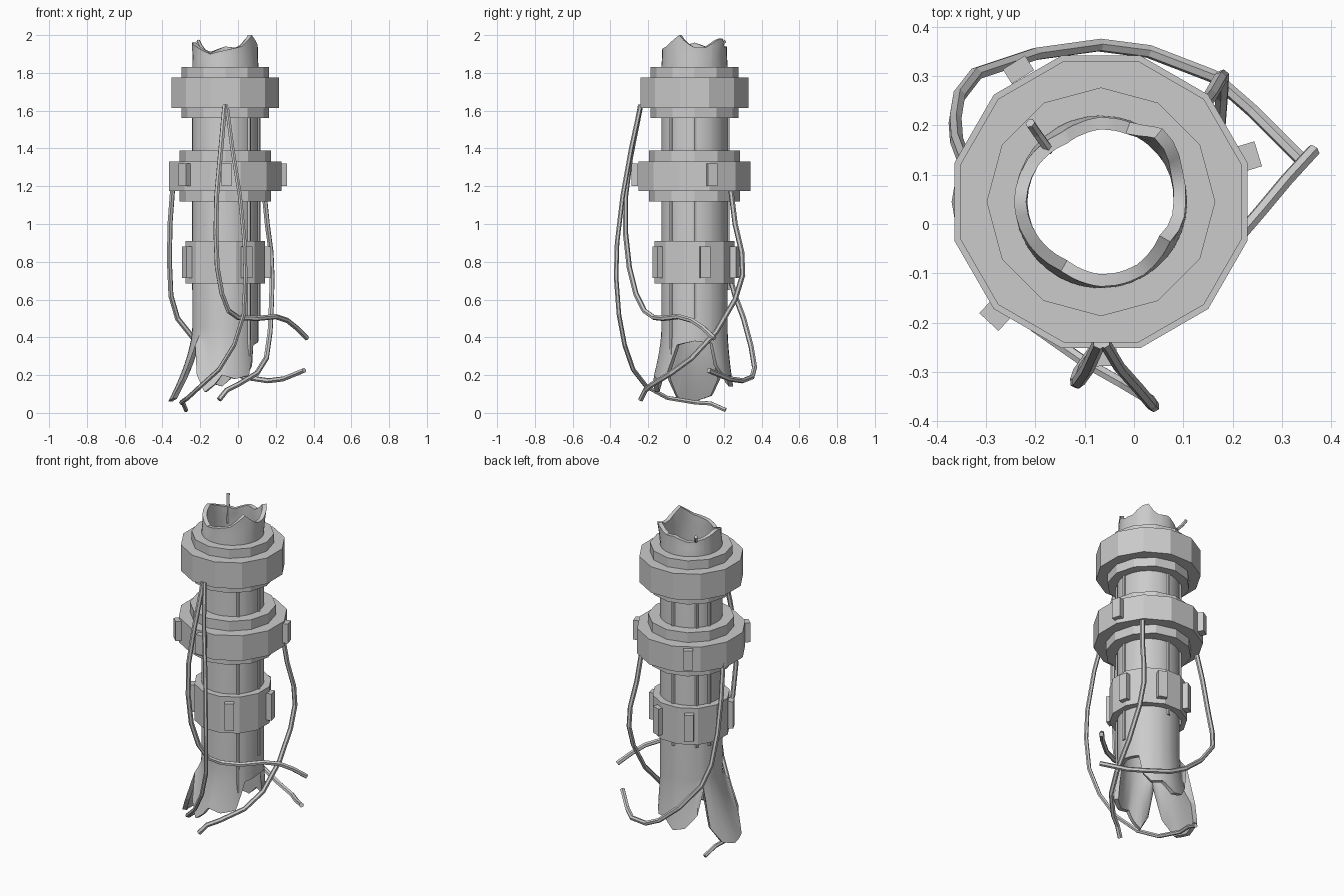
import bpy, bmesh, math
from mathutils import Matrix

if "Cube" in bpy.data.objects:
    bpy.data.objects.remove(bpy.data.objects["Cube"])

CX, CY = -0.067, 0.045          # axis of the column


def finish(name, bm, smooth=None):
    bmesh.ops.recalc_face_normals(bm, faces=bm.faces)
    me = bpy.data.meshes.new(name)
    bm.to_mesh(me)
    bm.free()
    ob = bpy.data.objects.new(name, me)
    bpy.context.collection.objects.link(ob)
    if smooth:
        bpy.ops.object.select_all(action='DESELECT')
        ob.select_set(True)
        bpy.context.view_layer.objects.active = ob
        bpy.ops.object.shade_smooth_by_angle(angle=math.radians(smooth))
    return ob


def polar(r, deg, z):
    a = math.radians(deg)
    return (CX + r * math.cos(a), CY + r * math.sin(a), z)


def lookup(table, a):
    """Linear interpolation in a closed (angle, value...) table."""
    t = table + [(table[0][0] + 360,) + table[0][1:]]
    a = (a - t[0][0]) % 360 + t[0][0]
    for p, q in zip(t, t[1:]):
        if p[0] <= a <= q[0]:
            f = (a - p[0]) / (q[0] - p[0])
            return [u + (v - u) * f for u, v in zip(p[1:], q[1:])]


# torn pipe: angle, height of the lower edge, outward flare
BOTTOM = [(-32, 0.36, 0.0), (0, 0.38, 0.0), (32, 0.37, 0.0), (40, 0.25, 0.01), (55, 0.19, 0.02),
          (75, 0.2, 0.02), (95, 0.14, 0.03), (115, 0.16, 0.03), (135, 0.24, 0.03), (144, 0.4, 0.04),
          (149, 0.18, 0.09), (162, 0.09, 0.12), (180, 0.06, 0.128), (198, 0.075, 0.12),
          (212, 0.18, 0.09), (222, 0.36, 0.04), (230, 0.2, 0.06), (242, 0.11, 0.06),
          (255, 0.15, 0.05), (265, 0.2, 0.04), (285, 0.18, 0.03), (310, 0.2, 0.02)]
# angle, height of the upper edge, outward lean
TOP = [(0, 1.935, 0), (20, 1.935, 0.005), (48, 1.99, 0.025), (65, 1.93, 0.0), (90, 1.94, 0),
       (120, 1.91, -0.01), (150, 1.93, 0), (180, 1.96, 0.005), (205, 1.94, 0), (240, 1.9, -0.01),
       (270, 1.92, 0), (300, 1.94, 0), (330, 2.0, -0.01), (345, 1.96, 0)]


def pipe():
    bm = bmesh.new()
    angles = sorted({a % 360 for a in range(0, 360, 10)} | {p[0] % 360 for p in BOTTOM})
    cols = []
    for a in angles:
        zb, flare = lookup(BOTTOM, a)
        zt, lean = lookup(TOP, a)
        pts = []
        for i in range(7):
            z = zb + (0.45 - zb) * i / 6
            pts.append((0.175 + flare * (1 - i / 6) ** 1.6, z))
        pts += [(0.175, 1.84), (0.172 + lean * 0.5, (1.84 + zt) / 2), (0.172 + lean, zt)]
        cols.append([[bm.verts.new(polar(r - d, a, z)) for r, z in pts] for d in (0, 0.025)])
    for c, d in zip(cols, cols[1:] + cols[:1]):
        for k in (0, 1):                       # outer and inner skin
            for j in range(len(c[0]) - 1):
                f = (c[k][j], d[k][j], d[k][j + 1], c[k][j + 1])
                bm.faces.new(f if k == 0 else f[::-1])
        for j in (0, -1):                      # torn rims
            bm.faces.new((c[0][j], d[0][j], d[1][j], c[1][j]))
    finish("torn_pipe", bm, 35)


def ring(name, apothem, z0, z1, corner=False, inner=0.165):
    """Twelve-sided band around the pipe."""
    bm = bmesh.new()
    R = apothem if corner else apothem / math.cos(math.radians(15))
    prof = [(inner, z0), (R, z0), (R, z1), (inner, z1)]
    loops = [[bm.verts.new(polar(r, 30 * i + (0 if corner else 15), z)) for r, z in prof]
             for i in range(12)]
    for a, b in zip(loops, loops[1:] + loops[:1]):
        for j in range(4):
            k = (j + 1) % 4
            bm.faces.new((a[j], b[j], b[k], a[k]))
    finish(name, bm)


def slab(name, r, deg, z0, z1):
    """Small upright block on a band."""
    bm = bmesh.new()
    m = (Matrix.Translation(polar(r, deg, (z0 + z1) / 2))
         @ Matrix.Rotation(math.radians(deg), 4, 'Z')
         @ Matrix.Diagonal((0.035, 0.053, z1 - z0, 1)))
    bmesh.ops.create_cube(bm, size=1, matrix=m)
    finish(name, bm)


def cable(name, pts, r=0.014):
    cu = bpy.data.curves.new(name, 'CURVE')
    cu.dimensions = '3D'
    cu.bevel_depth, cu.bevel_resolution, cu.use_fill_caps = r, 1, True
    sp = cu.splines.new('POLY')
    sp.points.add(len(pts) - 1)
    for p, co in zip(sp.points, pts):
        p.co = (*co, 1)
    sp.use_smooth = False
    bpy.context.collection.objects.link(bpy.data.objects.new(name, cu))


pipe()

# bands and their stepped collars
ring("top_band", 0.285, 1.615, 1.775)
ring("top_collar", 0.232, 1.56, 1.83, True)
ring("middle_band", 0.297, 1.175, 1.33)
ring("middle_collar", 0.242, 1.12, 1.39, True)
ring("lower_band", 0.211, 0.685, 0.91)

# blocks on the bands
for a in (17, 122, 227, 271):
    slab("middle_block", 0.316, a, 1.2, 1.32)
for a in (-60, 14, 70, 122, 206):
    slab("lower_block", 0.225, a, 0.715, 0.88)

# thin conduits along the pipe
for a, z in ((-45, 0.3), (0, 0.5), (90, 0.65), (135, 0.65), (160, 0.65)):
    cable("conduit", [polar(0.175, a, z), polar(0.175, a, 1.6)], 0.011)

# broken wire at the top
cable("broken_wire", [polar(0.15, 135, 1.82), polar(0.15, 135, 1.91), polar(0.19, 133, 1.94),
                      polar(0.215, 132, 1.97)], 0.01)

# hanging cables
cable("front_cable", [(-0.07, -0.24, 1.63), (-0.095, -0.295, 1.35), (-0.113, -0.32, 1.15),
                      (-0.117, -0.32, 0.95), (-0.11, -0.3, 0.77), (-0.085, -0.265, 0.63),
                      (-0.05, -0.22, 0.54), (0.0, -0.17, 0.505), (0.1, -0.12, 0.5),
                      (0.2, -0.04, 0.51), (0.26, 0.03, 0.49), (0.31, 0.09, 0.45),
                      (0.365, 0.15, 0.395)])
cable("long_front_cable", [(-0.06, -0.24, 1.63), (-0.03, -0.29, 1.4), (0.01, -0.335, 1.15),
                           (0.035, -0.365, 0.9), (0.04, -0.37, 0.72), (0.03, -0.355, 0.52),
                           (-0.02, -0.325, 0.36), (-0.1, -0.28, 0.23), (-0.2, -0.21, 0.14),
                           (-0.265, -0.1, 0.08), (-0.3, 0.05, 0.055), (-0.29, 0.13, 0.05),
                           (-0.275, 0.21, 0.015)], 0.012)
cable("left_cable", [(-0.345, 0.13, 1.2), (-0.36, 0.17, 1.0), (-0.363, 0.21, 0.8),
                     (-0.355, 0.26, 0.62), (-0.32, 0.305, 0.5), (-0.2, 0.345, 0.35),
                     (-0.07, 0.363, 0.24), (0.03, 0.35, 0.19), (0.16, 0.3, 0.17),
                     (0.24, 0.23, 0.18), (0.35, 0.12, 0.225)])
cable("right_cable", [(0.135, 0.235, 1.2), (0.155, 0.26, 1.0), (0.175, 0.295, 0.85),
                      (0.18, 0.3, 0.73), (0.178, 0.26, 0.6), (0.17, 0.16, 0.43),
                      (0.15, 0.03, 0.29), (0.1, -0.08, 0.21), (0.0, -0.18, 0.15),
                      (-0.06, -0.215, 0.12), (-0.1, -0.24, 0.07)])
